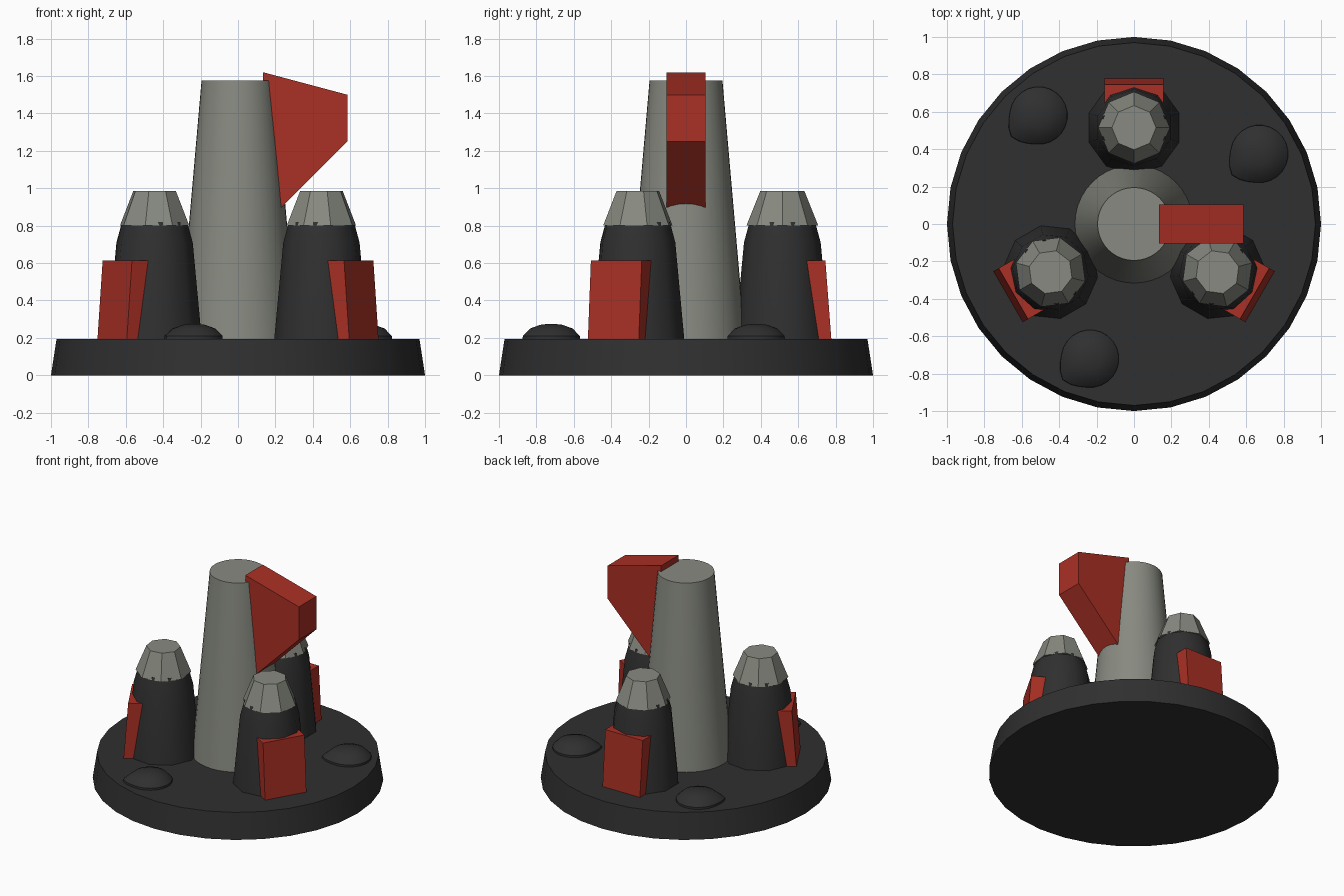
import bpy, bmesh, math
from mathutils import Matrix

if "Cube" in bpy.data.objects:
    bpy.data.objects.remove(bpy.data.objects["Cube"])


def material(name, rgb):
    m = bpy.data.materials.new(name)
    m.diffuse_color = (*rgb, 1)
    m.use_nodes = True
    m.node_tree.nodes["Principled BSDF"].inputs["Base Color"].default_value = m.diffuse_color
    return m


DARK = material("charcoal", (0.029, 0.029, 0.029))
GREY = material("warm_grey", (0.245, 0.255, 0.22))
RED = material("brick_red", (0.40, 0.029, 0.018))


def finish(name, bm, mat, smooth=None, matrix=None):
    bmesh.ops.recalc_face_normals(bm, faces=bm.faces)
    if matrix:
        bm.transform(matrix)
    me = bpy.data.meshes.new(name)
    bm.to_mesh(me)
    bm.free()
    me.materials.append(mat)
    ob = bpy.data.objects.new(name, me)
    bpy.context.collection.objects.link(ob)
    if smooth:
        bpy.ops.object.select_all(action='DESELECT')
        ob.select_set(True)
        bpy.context.view_layer.objects.active = ob
        bpy.ops.object.shade_smooth_by_angle(angle=math.radians(smooth))
    return ob


def lathe(name, profile, sides, mat, start=0.0, smooth=None, matrix=None, stretch=None):
    """Stack rings of (radius, z); stretch(angle, ring) can deform the outline."""
    bm = bmesh.new()
    rings = []
    for j, (r, z) in enumerate(profile):
        ring = []
        for i in range(sides):
            a = start + 2 * math.pi * i / sides
            k = r * (stretch(a, j) if stretch else 1)
            ring.append(bm.verts.new((k * math.cos(a), k * math.sin(a), z)))
        rings.append(ring)
    for lo, hi in zip(rings, rings[1:]):
        for i in range(sides):
            n = (i + 1) % sides
            bm.faces.new((lo[i], lo[n], hi[n], hi[i]))
    bm.faces.new(rings[0])
    bm.faces.new(rings[-1])
    return finish(name, bm, mat, smooth, matrix)


def extrude_xz(name, outline, half, mat, matrix=None):
    """Side outline in x and z, given thickness along y."""
    bm = bmesh.new()
    near = [bm.verts.new((x, -half, z)) for x, z in outline]
    far = [bm.verts.new((x, half, z)) for x, z in outline]
    bm.faces.new(near)
    bm.faces.new(far)
    for i in range(len(outline)):
        n = (i + 1) % len(outline)
        bm.faces.new((near[i], near[n], far[n], far[i]))
    return finish(name, bm, mat, None, matrix)


# Round base plate and tall tapered column
lathe("base", [(1.0, 0), (0.97, 0.195)], 32, DARK, smooth=30)
lathe("column", [(0.318, 0.17), (0.195, 1.575)], 40, GREY, smooth=30)

# Swept fin on the column's upper side
extrude_xz("column_fin",
           [(0.135, 1.62), (0.585, 1.50), (0.585, 1.25), (0.135, 0.80)], 0.105, RED)

# Three towers with grey caps and red outer slabs
for n, deg in enumerate((90, 210, 330), 1):
    turn = Matrix.Rotation(math.radians(deg), 4, 'Z')
    place = turn @ Matrix.Translation((0.515, 0, 0))
    lathe(f"tower_{n}", [(0.255, 0.18), (0.205, 0.71), (0.175, 0.82)],
          10, DARK, smooth=40, matrix=place)
    lathe(f"tower_cap_{n}", [(0.192, 0.80), (0.118, 0.985)], 8, GREY, matrix=place)
    extrude_xz(f"tower_slab_{n}",
               [(0.66, 0.18), (0.778, 0.18), (0.745, 0.615), (0.63, 0.615)],
               0.157, RED, matrix=turn)


# Low mounds on the base, each drawn out to one corner
def pointed(a, ring):
    off = abs(a - math.radians(217.5))
    return 1 + (0.21, 0.19, 0.08, 0, 0)[ring] * max(0, 1 - off / math.radians(38))


for n, (x, y) in enumerate(((-0.51, 0.58), (0.67, 0.375), (-0.235, -0.72)), 1):
    lathe(f"mound_{n}",
          [(0.155, 0.18), (0.154, 0.21), (0.115, 0.25), (0.06, 0.27), (0.015, 0.275)],
          24, DARK, start=math.radians(7.5), smooth=40,
          matrix=Matrix.Translation((x, y, 0)), stretch=pointed)
